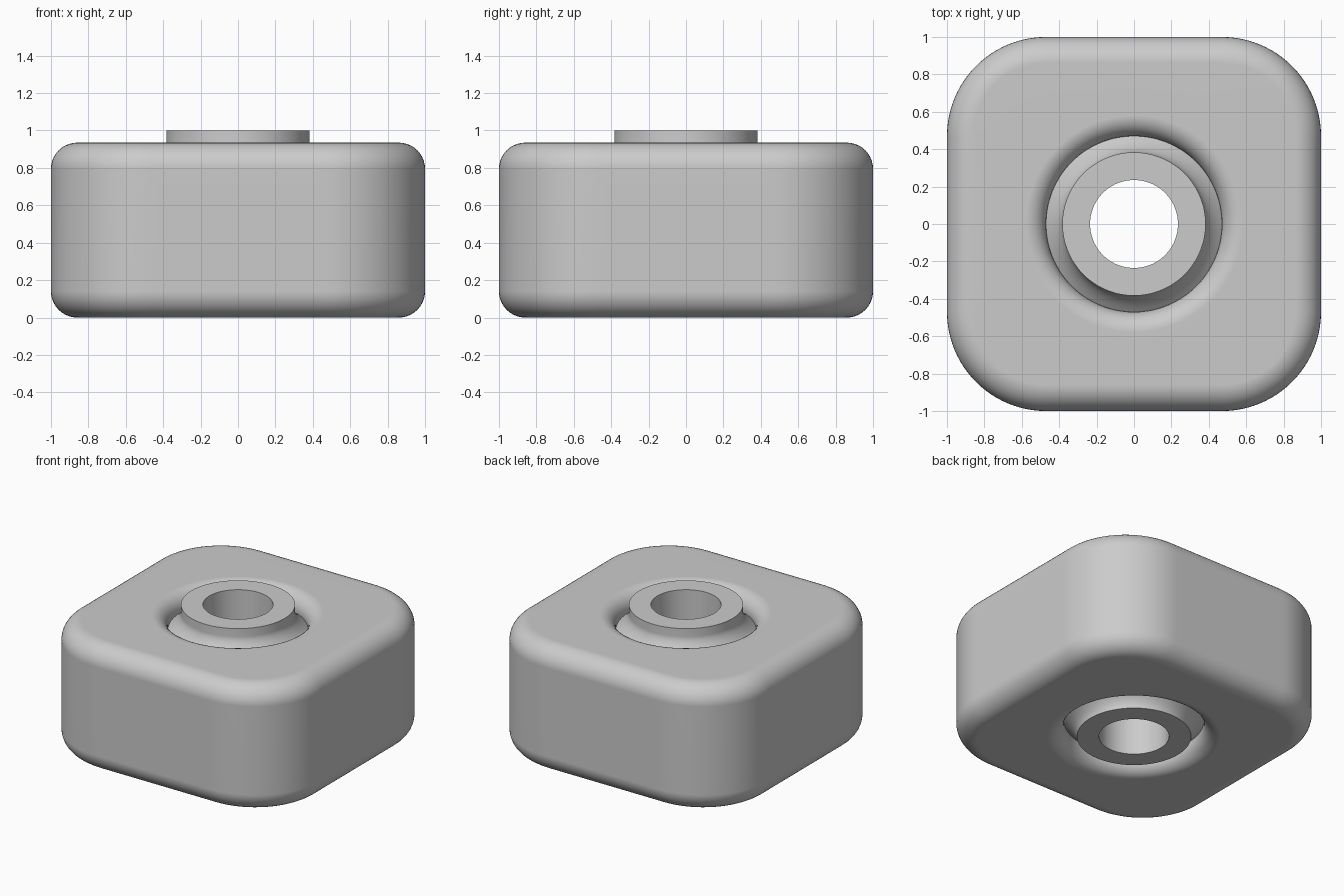
import bpy, bmesh, math
from mathutils import Vector

cube = bpy.data.objects.get("Cube")
if cube:
    bpy.data.objects.remove(cube, do_unlink=True)

HEIGHT = 0.935     # housing height
CORNER = 0.53      # plan corner radius
EDGE = 0.14        # rounding of the outer edges
LIP = 0.11         # rounding of the bore mouths
BORE = 0.47        # housing bore radius

grey = bpy.data.materials.new("light grey")
grey.use_nodes = True
colour = (0.6, 0.6, 0.6, 1)
grey.diffuse_color = colour
grey.node_tree.nodes["Principled BSDF"].inputs["Base Color"].default_value = colour


def outline(inset):
    """Rounded square, pulled in by inset."""
    points = []
    steps, c = 24, 1 - CORNER
    for q in range(4):
        a0 = q * math.pi / 2
        turn = lambda x, y: Vector((x * math.cos(a0) - y * math.sin(a0),
                                    x * math.sin(a0) + y * math.cos(a0)))
        for i in range(steps + 1):
            a = math.pi / 2 * i / steps
            r = CORNER - inset
            points.append(turn(c + r * math.cos(a), c + r * math.sin(a)))
        for i in range(1, steps):
            points.append(turn(c - 2 * c * i / steps, 1 - inset))
    return points


def circle(radius):
    return [p.normalized() * radius for p in outline(0)]


def arc(n, a, b):
    return [a + (b - a) * i / n for i in range(n + 1)]


def loft(name, rings):
    """Skin a closed series of (points, z) rings."""
    bm = bmesh.new()
    loops = [[bm.verts.new((p.x, p.y, z)) for p in pts] for pts, z in rings]
    for k, lo in enumerate(loops):
        hi = loops[(k + 1) % len(loops)]
        for i in range(len(lo)):
            j = (i + 1) % len(lo)
            bm.faces.new((lo[i], lo[j], hi[j], hi[i]))
    bmesh.ops.recalc_face_normals(bm, faces=bm.faces[:])
    mesh = bpy.data.meshes.new(name)
    bm.to_mesh(mesh)
    bm.free()
    mesh.materials.append(grey)
    obj = bpy.data.objects.new(name, mesh)
    bpy.context.collection.objects.link(obj)
    bpy.ops.object.select_all(action="DESELECT")
    obj.select_set(True)
    bpy.context.view_layer.objects.active = obj
    bpy.ops.object.shade_smooth_by_angle(angle=math.radians(25))
    weighted = obj.modifiers.new("Weighted normals", "WEIGHTED_NORMAL")
    weighted.keep_sharp = True
    return obj


# Housing: rounded block with softly rounded bore mouths
half = math.pi / 2
rings = []
for a in arc(10, -half, 0):
    rings.append((outline(EDGE * (1 - math.cos(a))), EDGE * (1 + math.sin(a))))
for a in arc(10, 0, half):
    rings.append((outline(EDGE * (1 - math.cos(a))), HEIGHT - EDGE * (1 - math.sin(a))))
for a in arc(10, half, 0):
    rings.append((circle(BORE + LIP * (1 - math.cos(a))), HEIGHT - LIP * (1 - math.sin(a))))
for a in arc(10, 0, -half):
    rings.append((circle(BORE + LIP * (1 - math.cos(a))), LIP * (1 + math.sin(a))))
loft("housing", rings)

# Sleeve: hollow spool whose necks flare out to fill the bore
NECK, HOLE, FLARE = 0.383, 0.235, 0.125
flare = [(NECK + (BORE - NECK) * t ** 1.8, FLARE * t) for t in arc(8, 0, 1)]
profile = [(HOLE, 0)]
profile += [(r, z) for r, z in flare]
profile += [(r, HEIGHT + 0.005 - z) for r, z in reversed(flare)]
profile += [(NECK, 1), (HOLE, 1)]
loft("sleeve", [(circle(r), z) for r, z in profile])
